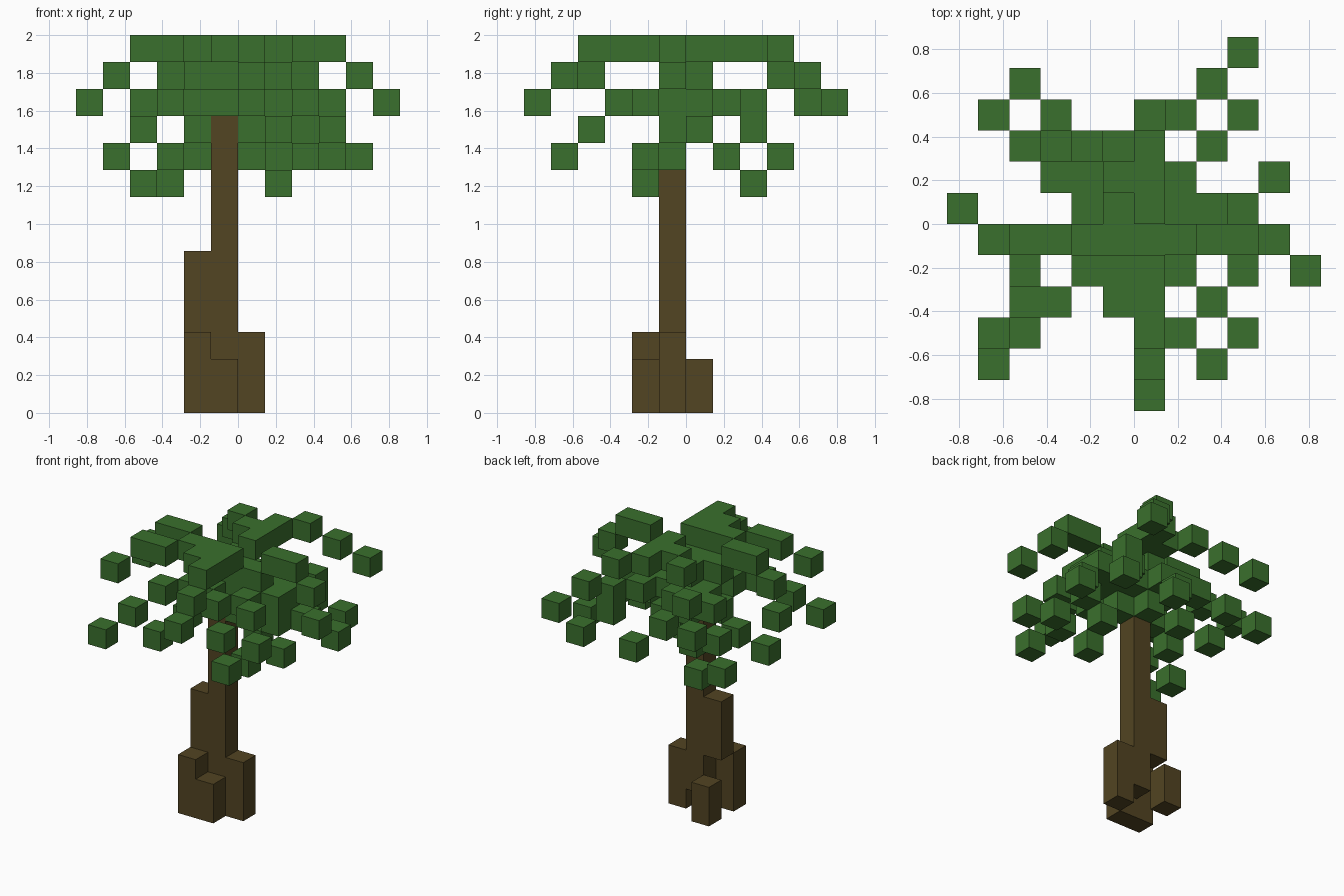
import bpy
import bmesh
from mathutils import Vector

cube = bpy.data.objects.get("Cube")
if cube:
    bpy.data.objects.remove(cube, do_unlink=True)

UNIT = 1 / 7  # edge length of one block


def make_material(name, color):
    mat = bpy.data.materials.new(name)
    mat.use_nodes = True
    mat.diffuse_color = color
    mat.node_tree.nodes["Principled BSDF"].inputs["Base Color"].default_value = color
    return mat


leaf_green = make_material("leaf green", (0.042, 0.162, 0.026, 1))
bark_brown = make_material("bark brown", (0.084, 0.058, 0.016, 1))

# Compass letters used to describe how a branch grows, block by block
STEPS = {
    "e": Vector((1, 0, 0)), "w": Vector((-1, 0, 0)),
    "n": Vector((0, 1, 0)), "s": Vector((0, -1, 0)),
    "u": Vector((0, 0, 1)), "d": Vector((0, 0, -1)),
}


def cell(vector):
    return tuple(round(c) for c in vector)


def walk(start, path):
    """Cells visited when following a path of compass moves from start."""
    here = Vector(start)
    cells = []
    for move in path.split():
        for letter in move:
            here = here + STEPS[letter]
        cells.append(cell(here))
    return cells


def build_blocks(name, cells, material):
    """Make one mesh of the outer faces of a set of block cells."""
    bm = bmesh.new()
    corners = {}

    def corner(position):
        key = cell(position)
        if key not in corners:
            corners[key] = bm.verts.new(Vector(key) * UNIT)
        return corners[key]

    half = Vector((0.5, 0.5, 0.5))
    for block in cells:
        middle = Vector(block) + half
        for normal in STEPS.values():
            if cell(Vector(block) + normal) in cells:
                continue
            side = Vector((normal.y, normal.z, normal.x))
            up = normal.cross(side)
            ring = [-side - up, side - up, side + up, up - side]
            bm.faces.new([corner(middle + (normal + r) / 2) for r in ring])
    mesh = bpy.data.meshes.new(name)
    bm.to_mesh(mesh)
    bm.free()
    mesh.materials.append(material)
    obj = bpy.data.objects.new(name, mesh)
    bpy.context.collection.objects.link(obj)
    return obj


def column(x, y, bottom, top):
    return {(x, y, z) for z in range(bottom, top)}


# Trunk with a thickened side and stepped roots
trunk = column(-1, -1, 1, 11) | column(-2, -1, 3, 6)
roots = [(-2, -2, 3), (-1, -2, 2), (0, -1, 3), (-2, 0, 2)]
for x, y, top in roots:
    trunk |= column(x, y, 0, top)
build_blocks("trunk", trunk, bark_brown)

# Upper branches arch up and then droop
UPPER = [
    "e e eu e ed esd",
    "w wu w wd wnd",
    "su s e n s s sd sd",
    "su w sw w swd",
    "n nu nw nwd nwd",
    "e nu n n ne ned ned",
]

# Middle branches spread flat and then droop
MIDDLE = [
    "e e e d esd",
    "e e n e ed ned",
    "e n ne ne d ned",
    "n n nd ned",
    "n w n w nwd nwd",
    "sw sw swd swd",
    "s se sed sed",
    "e e s se sed",
]

# Lower branches hang from the trunk top
LOWER = [
    "e ed sd",
    "w wd wsd",
    "n wnd wnd",
]

crown = set()
for height, tier in ((12, UPPER), (11, MIDDLE), (10, LOWER)):
    start = (-1, -1, height)
    crown.add(start)
    for path in tier:
        crown.update(walk(start, path))
build_blocks("leafy_crown", crown - trunk, leaf_green)
